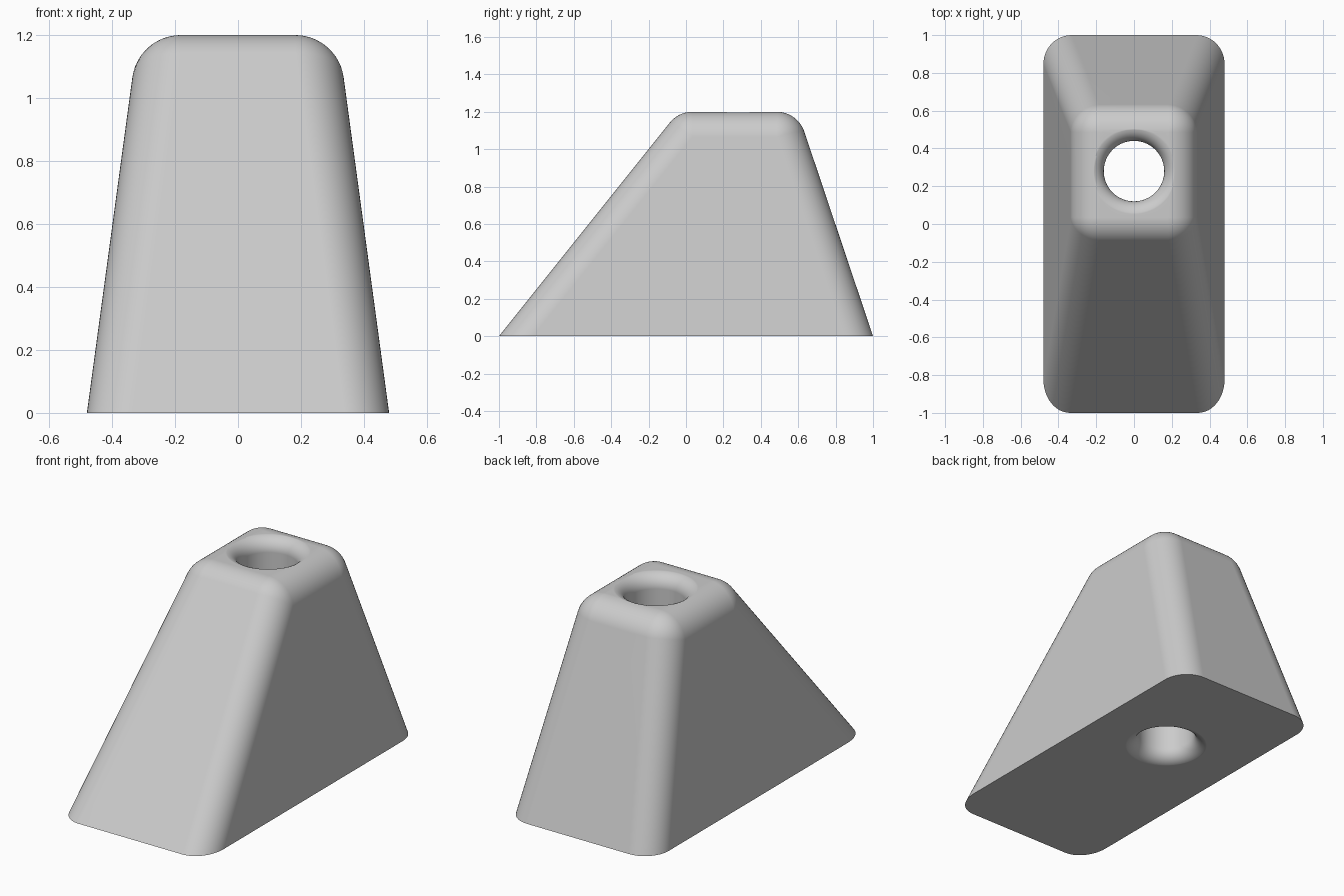
import bpy, bmesh, math
from mathutils import Vector, Matrix

if "Cube" in bpy.data.objects:
    bpy.data.objects.remove(bpy.data.objects["Cube"])

HEIGHT = 1.2
ROUND = 0.155      # radius of the rounded edges
STEPS = 12         # segments per rounded edge
HOLE_Y, HOLE_R, FLARE = 0.28, 0.16, 0.08


def skin_rings(name, rings):
    """Closed solid through a list of equal-length rings, bottom to top."""
    bm = bmesh.new()
    loops = [[bm.verts.new(p) for p in ring] for ring in rings]
    n = len(loops[0])
    for low, high in zip(loops, loops[1:]):
        for i in range(n):
            j = (i + 1) % n
            bm.faces.new((low[i], low[j], high[j], high[i]))
    bm.faces.new(loops[0][::-1])
    bm.faces.new(loops[-1])
    bmesh.ops.remove_doubles(bm, verts=bm.verts, dist=1e-5)
    bmesh.ops.recalc_face_normals(bm, faces=bm.faces)
    mesh = bpy.data.meshes.new(name)
    bm.to_mesh(mesh)
    bm.free()
    obj = bpy.data.objects.new(name, mesh)
    bpy.context.collection.objects.link(obj)
    return obj


# Sloping walls, counter-clockwise: right, back, left, front
up = Vector((0, 0, 1))
walls = []
for nx, ny, lean, reach in ((1, 0, 0.1355, 0.48), (0, 1, 0.336, 1.0),
                            (-1, 0, 0.1355, 0.48), (0, -1, 0.8, 1.0)):
    normal = Vector((nx, ny, lean))
    walls.append((normal.normalized(), reach / normal.length))

# Tapered body: ball-rounded top corners, with rounded edges running to the floor
rings = [[] for _ in range(STEPS + 2)]
for k in range(4):
    (a, da), (b, db) = walls[k], walls[(k + 1) % 4]
    planes = Matrix((a, b, up))
    centre = planes.inverted() @ Vector((da - ROUND, db - ROUND, HEIGHT - ROUND))
    edge = a.cross(b)
    for i in range(STEPS + 1):
        side = a.slerp(b, i / STEPS)
        shoulder = centre + side * ROUND
        foot = shoulder - edge * (shoulder.z / edge.z)
        rings[0].append(foot)
        for j in range(STEPS + 1):
            rings[j + 1].append(centre + side.slerp(up, j / STEPS) * ROUND)
body = skin_rings("tapered_block", rings)

# Hole cutter: a straight bore that flares smoothly at both ends
eps = 0.001
flare = []
for i in range(STEPS + 1):
    t = math.pi / 2 * i / STEPS
    flare.append((HOLE_R + FLARE * (1 - math.cos(t)),
                  HEIGHT + eps - FLARE * (1 - math.sin(t))))
flare.append((HOLE_R + FLARE, HEIGHT + 0.1))
profile = [(r, HEIGHT - z) for r, z in reversed(flare)] + flare
SIDES = 64
cutter = skin_rings("hole_cutter", [
    [(r * math.cos(2 * math.pi * i / SIDES),
      HOLE_Y + r * math.sin(2 * math.pi * i / SIDES), z) for i in range(SIDES)]
    for r, z in profile])
cutter.hide_render = True

# Cut the hole
bpy.context.view_layer.objects.active = body
body.select_set(True)
cutter.select_set(False)
cut = body.modifiers.new("hole", 'BOOLEAN')
cut.operation = 'DIFFERENCE'
cut.solver = 'EXACT'
cut.object = cutter
bpy.ops.object.modifier_apply(modifier=cut.name)
bpy.data.objects.remove(cutter)

# Single grey colour and smooth shading that keeps the flat walls flat
grey = bpy.data.materials.new("light_grey")
grey.diffuse_color = (0.6, 0.6, 0.6, 1)
grey.use_nodes = True
grey.node_tree.nodes["Principled BSDF"].inputs["Base Color"].default_value = grey.diffuse_color
body.data.materials.clear()
body.data.materials.append(grey)
bpy.ops.object.shade_smooth_by_angle(angle=math.radians(30))
weighted = body.modifiers.new("flat_walls", 'WEIGHTED_NORMAL')
weighted.keep_sharp = True
